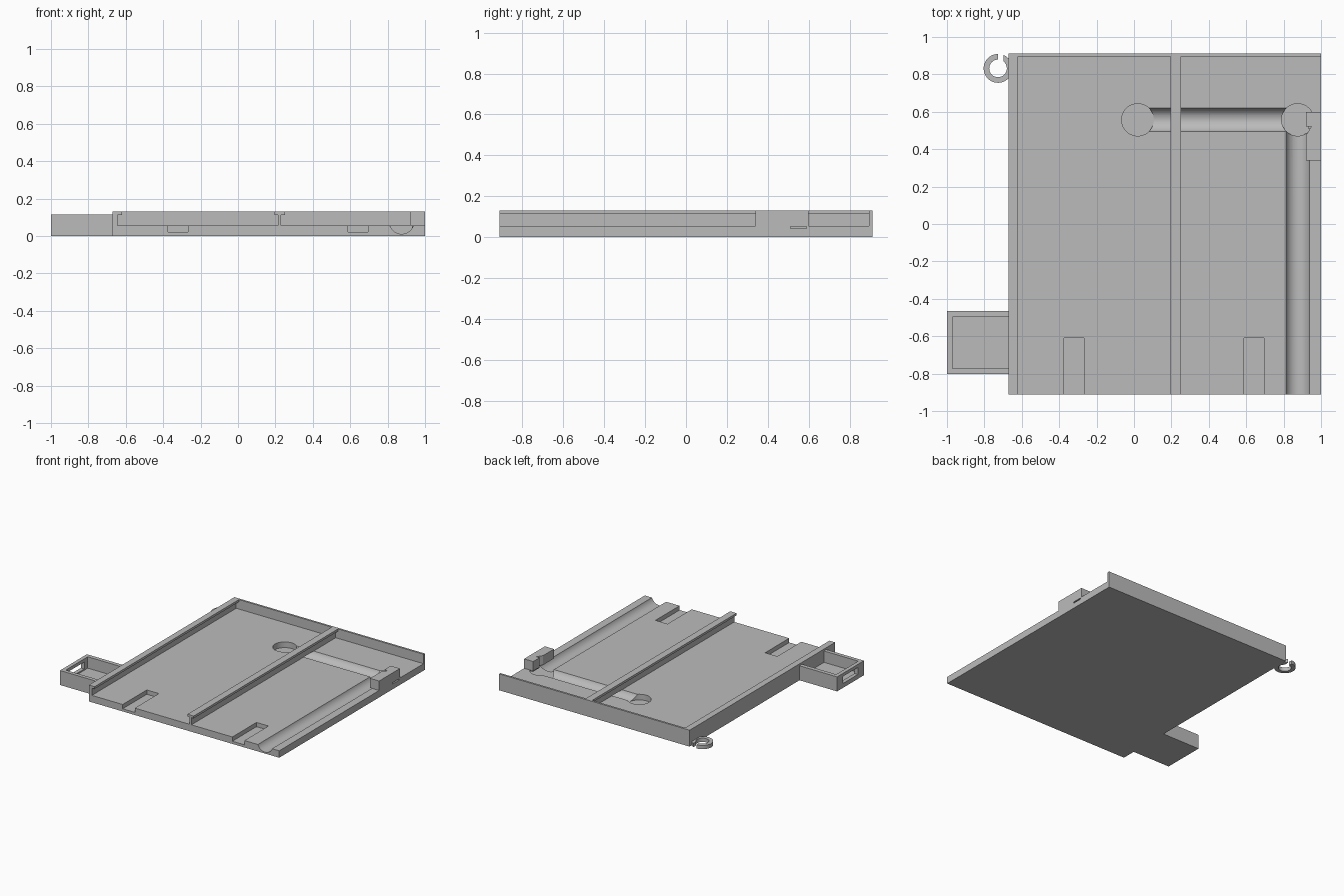
import bpy
import bmesh
from math import pi
from mathutils import Matrix, Vector

default = bpy.data.objects.get("Cube")
if default:
    bpy.data.objects.remove(default, do_unlink=True)

grey = bpy.data.materials.new("plain grey")
grey.use_nodes = True
grey.diffuse_color = (0.5, 0.5, 0.5, 1)
grey.node_tree.nodes["Principled BSDF"].inputs["Base Color"].default_value = (0.5, 0.5, 0.5, 1)


def finish(name, bm):
    bmesh.ops.recalc_face_normals(bm, faces=bm.faces)
    mesh = bpy.data.meshes.new(name)
    bm.to_mesh(mesh)
    bm.free()
    mesh.materials.append(grey)
    obj = bpy.data.objects.new(name, mesh)
    bpy.context.collection.objects.link(obj)
    return obj


def prism(name, outline, direction):
    """Extrude a closed 3D outline along a direction."""
    bm = bmesh.new()
    face = bm.faces.new([bm.verts.new(p) for p in outline])
    new = bmesh.ops.extrude_face_region(bm, geom=[face])["geom"]
    bmesh.ops.translate(bm, vec=Vector(direction),
                        verts=[g for g in new if isinstance(g, bmesh.types.BMVert)])
    return finish(name, bm)


def box(name, x, y, z):
    corners = [(x[0], y[0]), (x[1], y[0]), (x[1], y[1]), (x[0], y[1])]
    return prism(name, [(a, b, z[0]) for a, b in corners], (0, 0, z[1] - z[0]))


def cylinder(name, start, end, radius, sides=64):
    start, end = Vector(start), Vector(end)
    axis = end - start
    turn = axis.to_track_quat("Z", "Y").to_matrix().to_4x4()
    bm = bmesh.new()
    bmesh.ops.create_cone(bm, cap_ends=True, segments=sides, radius1=radius, radius2=radius,
                          depth=axis.length,
                          matrix=Matrix.Translation((start + end) / 2) @ turn)
    return finish(name, bm)


def cut(obj, *cutters):
    bpy.context.view_layer.objects.active = obj
    for cutter in cutters:
        mod = obj.modifiers.new("cut", "BOOLEAN")
        mod.operation, mod.solver, mod.object = "DIFFERENCE", "EXACT", cutter
        bpy.ops.object.modifier_apply(modifier=mod.name)
        bpy.data.objects.remove(cutter, do_unlink=True)


def smooth(obj):
    bpy.ops.object.select_all(action="DESELECT")
    obj.select_set(True)
    bpy.context.view_layer.objects.active = obj
    bpy.ops.object.shade_smooth_by_angle(angle=pi / 6)


LEFT, RIGHT, FRONT, BACK = -0.67, 1.0, -0.912, 0.912
FLOOR, TOP, LIP = 0.055, 0.13, 0.112

# Base plate with finger slots, round pockets and cable grooves
plate = box("base_plate", (LEFT, RIGHT), (FRONT, BACK), (0, FLOOR))
groove_x, groove_y, groove_z, groove_r = 0.875, 0.557, 0.077, 0.066
for x in (-0.32, 0.642):
    cut(plate, box("slot_cutter", (x - 0.053, x + 0.053), (-1, -0.61), (0.021, 0.2)))
cut(plate,
    cylinder("long_groove", (groove_x, -1, groove_z), (groove_x, groove_y, groove_z), groove_r),
    cylinder("cross_groove", (0.02, groove_y, groove_z), (groove_x, groove_y, groove_z), groove_r))
for x in (0.02, groove_x):
    cut(plate, cylinder("pocket_cutter", (x, groove_y, 0.01), (x, groove_y, 0.2), 0.086))
cut(plate, box("side_slit", (0.93, 1.1), (0.51, 0.59), (0.042, 0.052)))
smooth(plate)

# Lipped rails running front to back
side_profile = [(LEFT, FLOOR), (-0.643, FLOOR), (-0.643, LIP), (-0.62, LIP), (-0.62, TOP), (LEFT, TOP)]
middle_profile = [(0.215, FLOOR), (0.23, FLOOR), (0.23, LIP), (0.25, LIP),
                  (0.25, TOP), (0.195, TOP), (0.195, LIP), (0.215, LIP)]
for name, profile in (("side_rail", side_profile), ("middle_rail", middle_profile)):
    prism(name, [(x, FRONT, z) for x, z in profile], (0, BACK - FRONT, 0))

# Back wall
box("back_wall", (LEFT, RIGHT), (0.896, BACK), (FLOOR, TOP))

# Notched stop block on the edge
stop = [(0.92, 0.34), (1, 0.34), (1, 0.6), (0.92, 0.6), (0.92, 0.52), (0.948, 0.52), (0.92, 0.475)]
prism("stop_block", [(x, y, FLOOR) for x, y in stop], (0, 0, TOP - FLOOR))

# Open tray on the side, with a window in its outer wall
tray = box("side_tray", (-1, LEFT), (-0.802, -0.465), (0, 0.115))
cut(tray,
    box("tray_hollow", (-0.97, -0.6), (-0.772, -0.497), (0.025, 0.2)),
    box("tray_window", (-1.1, -0.95), (-0.725, -0.54), (0.035, 0.09)))

# Open cable hook
hook = cylinder("cable_hook", (-0.727, 0.832, 0), (-0.727, 0.832, 0.03), 0.077)
cut(hook,
    cylinder("hook_hole", (-0.727, 0.832, -0.1), (-0.727, 0.832, 0.1), 0.047),
    box("hook_gap", (-0.727, -0.697), (0.832, 1), (-0.1, 0.1)),
    box("hook_trim", (LEFT, -0.5), (0.7, 1), (-0.1, 0.1)))
smooth(hook)
